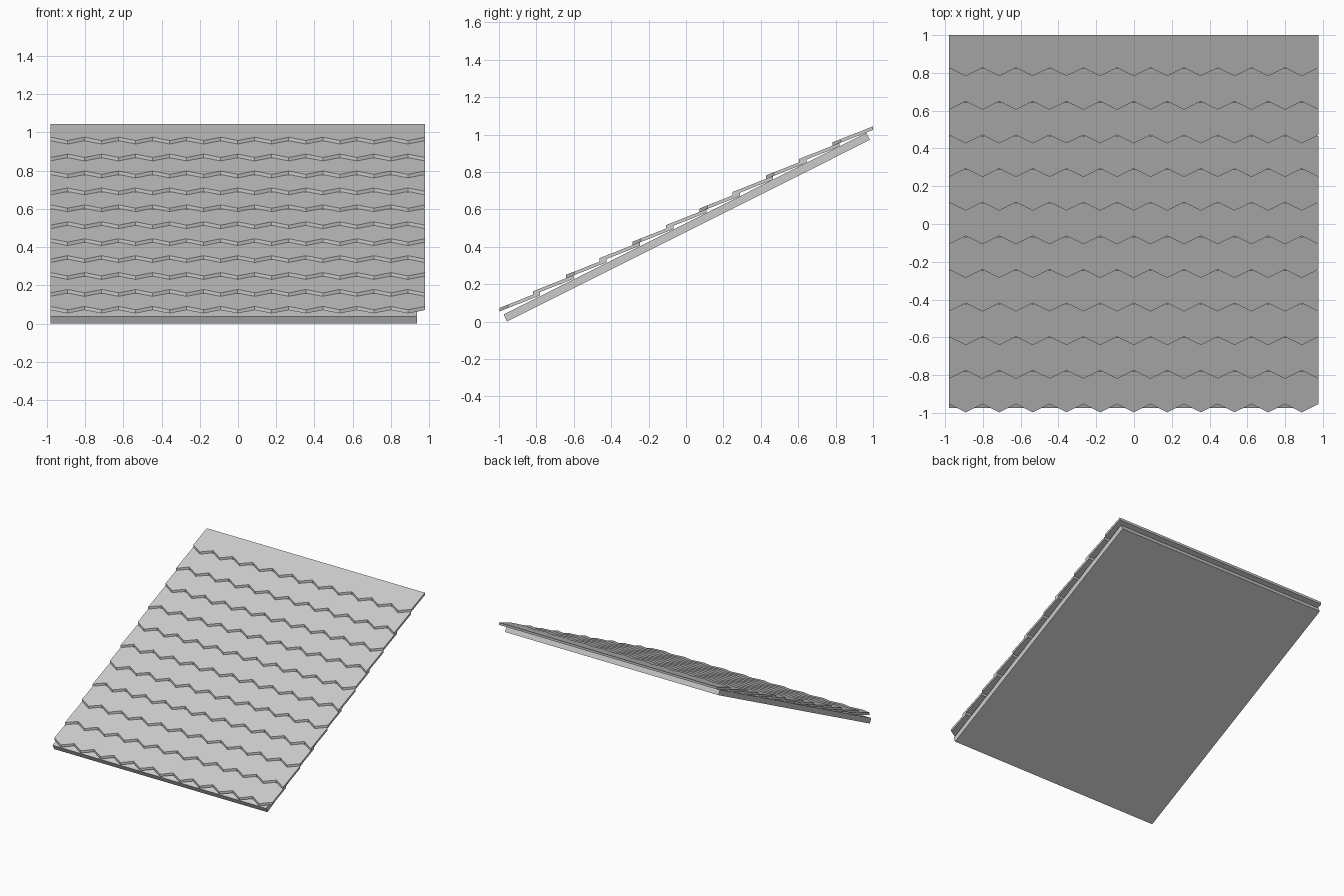
import bpy

default = bpy.data.objects.get("Cube")
if default:
    bpy.data.objects.remove(default)

grey = bpy.data.materials.new("plain grey")
grey.use_nodes = True
colour = (0.6, 0.6, 0.6, 1)
grey.diffuse_color = colour
grey.node_tree.nodes["Principled BSDF"].inputs["Base Color"].default_value = colour

LEFT, RIGHT = -0.98, 0.977
TEETH, ROWS = 11, 11
PITCH, RISE = 0.178, 0.0885
DEPTH, TOOTH, SLOPE, THICK = 0.217, 0.044, 0.395, 0.019


def prism(name, outline, offset):
    """Closed solid made by sweeping an outline along an offset."""
    n = len(outline)
    verts = list(outline) + [tuple(a + b for a, b in zip(p, offset)) for p in outline]
    faces = [tuple(reversed(range(n))), tuple(range(n, 2 * n))]
    faces += [(i, (i + 1) % n, (i + 1) % n + n, i + n) for i in range(n)]
    mesh = bpy.data.meshes.new(name)
    mesh.from_pydata(verts, [], faces)
    mesh.materials.append(grey)
    obj = bpy.data.objects.new(name, mesh)
    bpy.context.collection.objects.link(obj)
    return obj


# Sloping board under the shingles
prism("roof_board",
      [(LEFT, -0.957, 0), (LEFT, 0.983, 0.971), (LEFT, 0.965, 1.009), (LEFT, -0.975, 0.038)],
      (0.935 - LEFT, 0, 0))

# Overlapping shingle rows, teeth staggered on every other row
for row in range(ROWS):
    front, base = -0.997 + PITCH * row, 0.054 + RISE * row
    outline = []
    for i in range(2 * TEETH + 1):
        x = LEFT + (RIGHT - LEFT) * i / (2 * TEETH)
        back_set = TOOTH if (i + row) % 2 == 0 else 0
        outline.append((x, front + back_set, base + SLOPE * back_set))
    for x in (RIGHT, LEFT):
        outline.append((x, front + DEPTH, base + SLOPE * DEPTH))
    prism(f"shingle_row_{row + 1}", outline, (0, 0, THICK))
